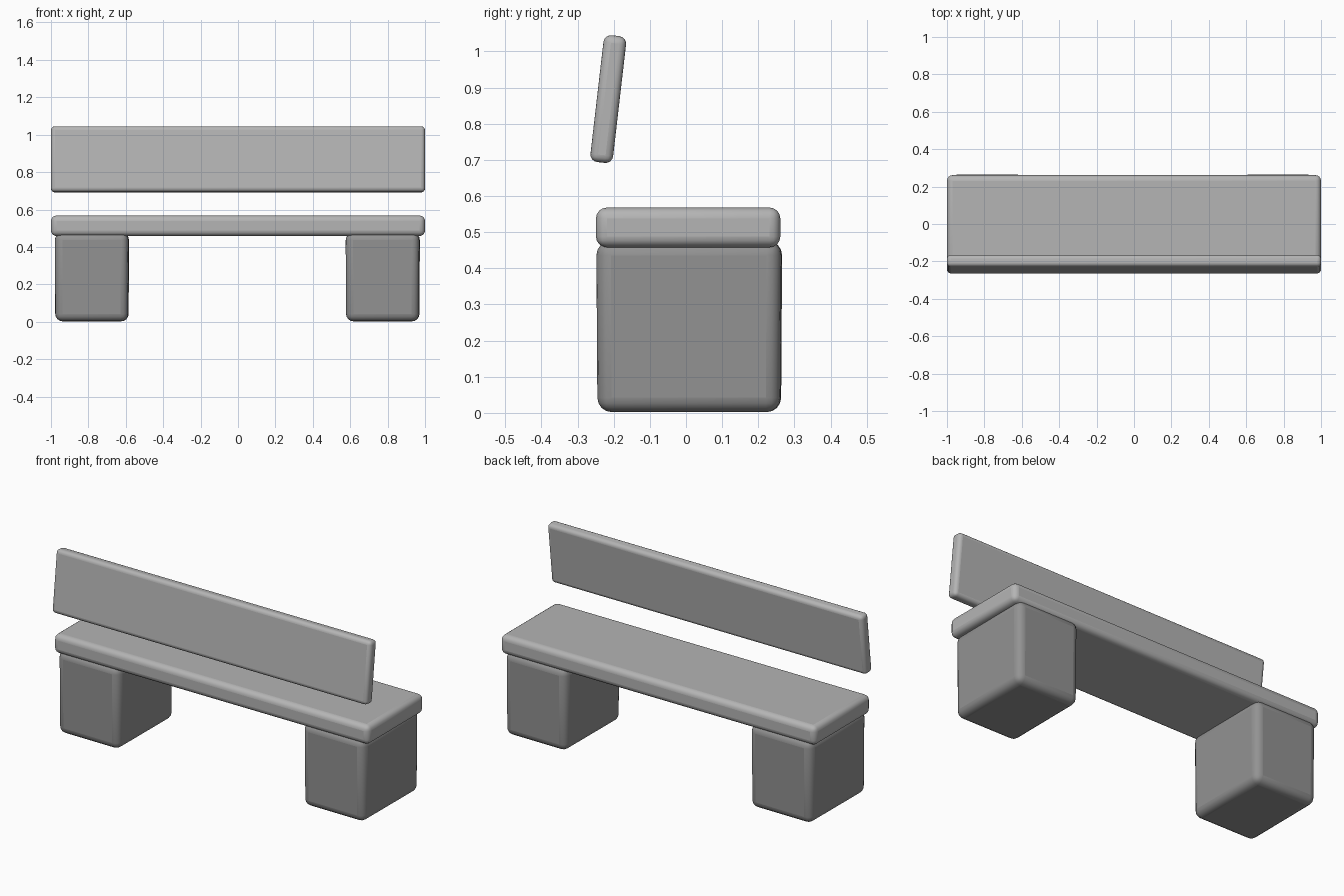
import bpy
from math import radians

if "Cube" in bpy.data.objects:
    bpy.data.objects.remove(bpy.data.objects["Cube"])


def grey(name, v):
    mat = bpy.data.materials.new(name)
    mat.diffuse_color = (v, v, v, 1)
    mat.use_nodes = True
    mat.node_tree.nodes["Principled BSDF"].inputs["Base Color"].default_value = mat.diffuse_color
    return mat


def rounded_box(name, center, size, bevel, mat, rot=(0, 0, 0), taper=0.0):
    """Box with rounded edges; taper narrows the lower end."""
    bpy.ops.mesh.primitive_cube_add(size=1, location=center, rotation=rot)
    ob = bpy.context.object
    ob.name = name
    for v in ob.data.vertices:
        k = 1 - taper if v.co.z < 0 else 1
        v.co = (v.co.x * size[0] * k, v.co.y * size[1] * k, v.co.z * size[2])
    mod = ob.modifiers.new("round", 'BEVEL')
    mod.width = bevel
    mod.segments = 4
    ob.data.materials.append(mat)
    bpy.ops.object.shade_smooth_by_angle(angle=radians(35))
    return ob


board = grey("board_grey", 0.46)
block = grey("block_grey", 0.29)

# seat slab
rounded_box("seat", (0, 0.006, 0.513), (2.0, 0.51, 0.11), 0.03, board)

# leaning backrest board
rounded_box("backrest", (0, -0.215, 0.868), (2.0, 0.063, 0.353), 0.021, board,
            rot=(radians(-6.6), 0, 0))

# block legs, slightly tapered and turned a touch
for side, x in (("left", -0.781), ("right", 0.774)):
    rounded_box(side + "_leg", (x, 0.009, 0.239), (0.394, 0.512, 0.474), 0.04,
                block, rot=(0, 0, radians(-0.4)), taper=0.012)
